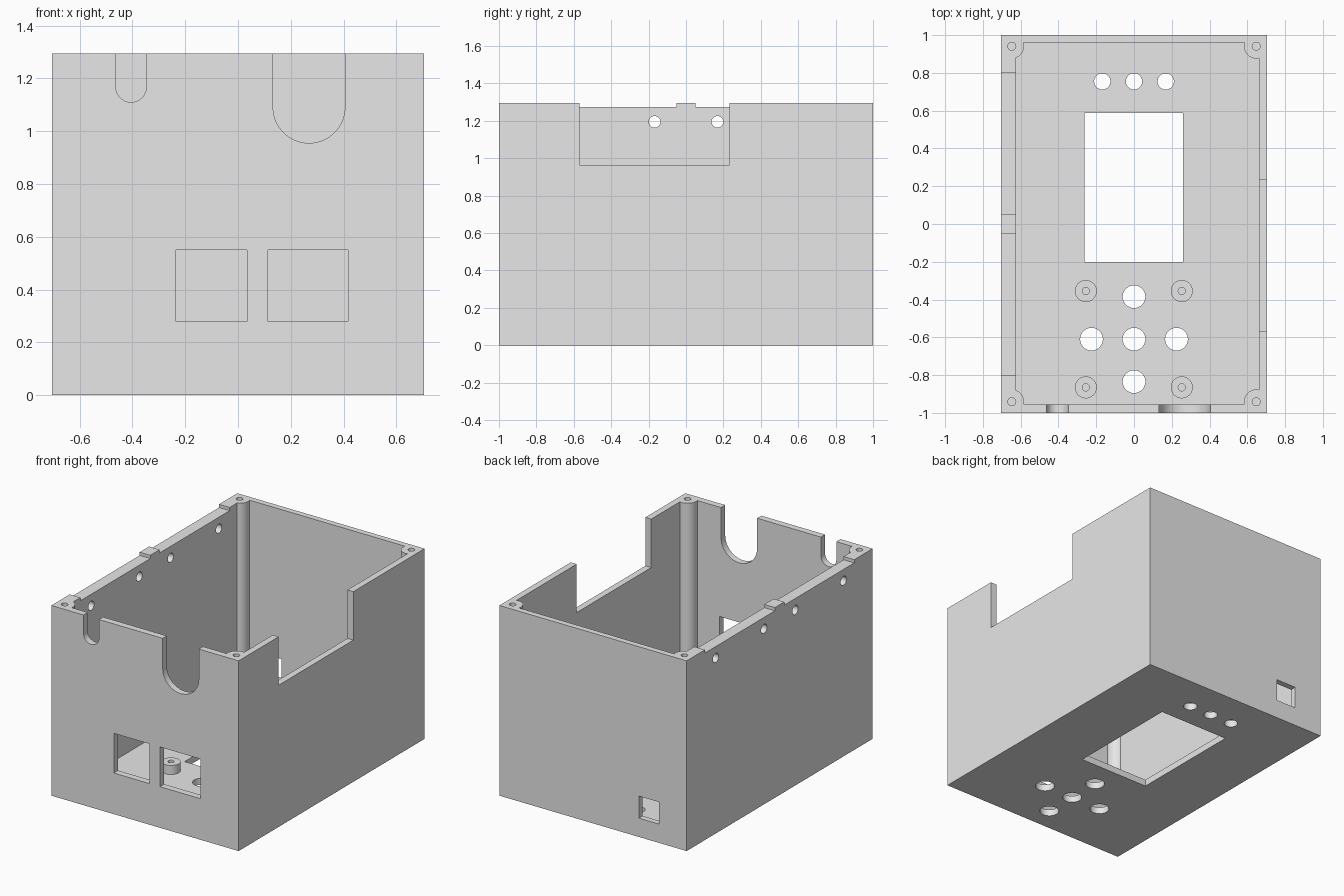
import bpy
import bmesh
from math import cos, sin, pi

if "Cube" in bpy.data.objects:
    bpy.data.objects.remove(bpy.data.objects["Cube"], do_unlink=True)

W, D, H = 0.705, 1.0, 1.295      # half width, half depth, height
FLOOR = 0.045

grey = bpy.data.materials.new("plain grey")
grey.use_nodes = True
grey.diffuse_color = (0.8, 0.8, 0.8, 1)
grey.node_tree.nodes["Principled BSDF"].inputs["Base Color"].default_value = (0.8, 0.8, 0.8, 1)


def rect(a0, a1, b0, b1):
    return [(a0, b0), (a1, b0), (a1, b1), (a0, b1)]


def arc(a, b, r, start=0, sweep=2 * pi, n=48):
    count = n if sweep >= 2 * pi else n + 1
    return [(a + r * cos(start + sweep * i / n), b + r * sin(start + sweep * i / n))
            for i in range(count)]


def slot(a, b, r):
    """U shape, open at the rim."""
    return arc(a, b, r, pi, pi, 32) + [(a + r, H + 0.2), (a - r, H + 0.2)]


def prism(name, outline, axis, lo, hi):
    """Extrude an outline along an axis, from lo to hi."""
    place = {"x": lambda a, b, t: (t, a, b),
             "y": lambda a, b, t: (a, t, b),
             "z": lambda a, b, t: (a, b, t)}[axis]
    bm = bmesh.new()
    low = [bm.verts.new(place(a, b, lo)) for a, b in outline]
    high = [bm.verts.new(place(a, b, hi)) for a, b in outline]
    bm.faces.new(low)
    bm.faces.new(high)
    for i in range(len(low)):
        j = (i + 1) % len(low)
        bm.faces.new((low[i], low[j], high[j], high[i]))
    bmesh.ops.recalc_face_normals(bm, faces=bm.faces)
    mesh = bpy.data.meshes.new(name)
    bm.to_mesh(mesh)
    bm.free()
    mesh.materials.append(grey)
    obj = bpy.data.objects.new(name, mesh)
    bpy.context.collection.objects.link(obj)
    return obj


def subtract(target, cutter):
    """Cut one solid from another and remove the cutter."""
    cutter.hide_render = True
    mod = target.modifiers.new("cut", "BOOLEAN")
    mod.operation = "DIFFERENCE"
    mod.solver = "EXACT"
    mod.object = cutter
    bpy.context.view_layer.objects.active = target
    bpy.ops.object.modifier_apply(modifier=mod.name)
    bpy.data.objects.remove(cutter, do_unlink=True)


def cut(target, outline, axis, lo, hi):
    subtract(target, prism("cutter", outline, axis, lo, hi))


posts = [(x, y) for x in (-0.647, 0.647) for y in (-0.941, 0.941)]
standoffs = [(-0.255, -0.355), (0.253, -0.355), (-0.255, -0.865), (0.253, -0.865)]

# Inner cavity, leaving corner posts and floor standoffs solid
cavity = prism("cavity", rect(-0.625, 0.661, -0.955, 0.96), "z", FLOOR, H + 0.2)
for x, y in posts:
    cut(cavity, arc(x, y, 0.065), "z", -0.1, H + 0.4)
for x, y in standoffs:
    cut(cavity, arc(x, y, 0.058), "z", -0.1, 0.107)

# Outer case
case = prism("case", rect(-W, W, -D, D), "z", 0, H)
subtract(case, cavity)

# Screw holes in the posts and standoffs
for x, y in posts:
    cut(case, arc(x, y, 0.021, n=24), "z", H - 0.3, H + 0.1)
for x, y in standoffs:
    cut(case, arc(x, y, 0.019, n=24), "z", FLOOR + 0.005, 0.2)

# Floor: screen window, indicator holes, button holes
cut(case, rect(-0.262, 0.26, -0.2, 0.587), "z", -0.1, 0.2)
for x in (-0.168, 0, 0.168):
    cut(case, arc(x, 0.755, 0.043), "z", -0.1, 0.2)
for dx, dy in ((0, 0), (1, 0), (-1, 0), (0, 1), (0, -1)):
    cut(case, arc(dx * 0.225, -0.61 + dy * 0.225, 0.06), "z", -0.1, 0.2)

# Front wall: two ports and two cable slots
for x0, x1 in ((-0.235, 0.035), (0.113, 0.417)):
    cut(case, rect(x0, x1, 0.28, 0.55), "y", -1.1, -0.93)
for x, z, r in ((-0.405, 1.168, 0.058), (0.269, 1.091, 0.136)):
    cut(case, slot(x, z, r), "y", -1.1, -0.93)

# Back wall: small port
cut(case, rect(-0.495, -0.345, 0.128, 0.278), "y", 0.93, 1.1)

# Left wall: large opening at the rim
cut(case, rect(-0.57, 0.233, 0.965, H + 0.2), "x", 0.6, 0.8)

# Right wall: lowered rim around a central tab, and a row of holes
for side in (-1, 1):
    y0, y1 = sorted((side * 0.05, side * 0.803))
    cut(case, rect(y0, y1, 1.273, H + 0.2), "x", -0.8, -0.55)
    for y in (0.168, 0.687):
        cut(case, arc(side * y, 1.195, 0.031, n=32), "x", -0.8, -0.55)

# Smooth the round walls, keep the corners sharp
bpy.ops.object.select_all(action="DESELECT")
case.select_set(True)
bpy.context.view_layer.objects.active = case
bpy.ops.object.shade_smooth_by_angle()
